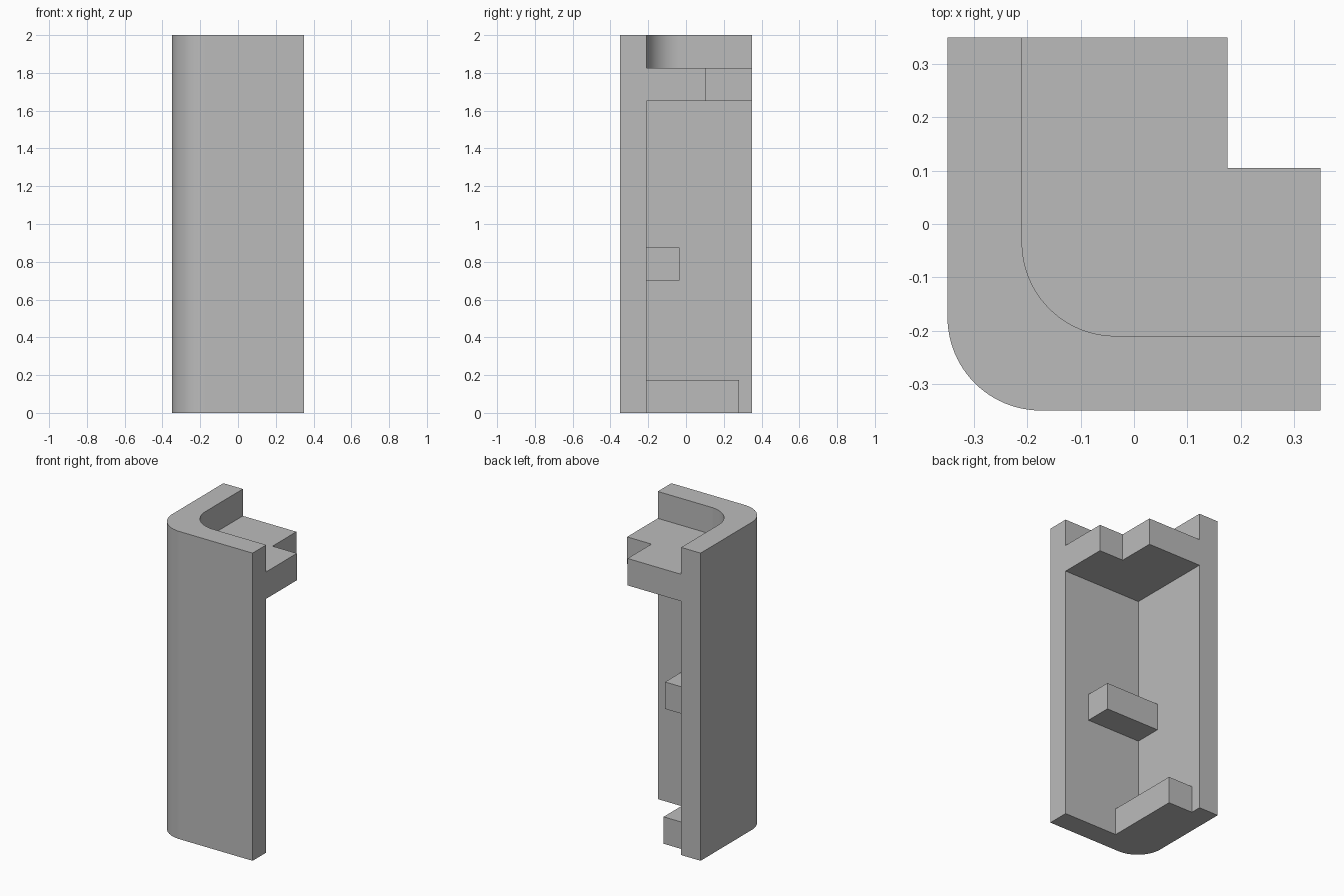
import bpy
import bmesh
import math

default_cube = bpy.data.objects.get("Cube")
if default_cube:
    bpy.data.objects.remove(default_cube, do_unlink=True)

HALF = 0.35        # half the footprint
INNER = -0.21      # inner face of both walls
UNIT = 0.175       # fillet radius, shelf thickness and tab size
HEIGHT = 2.0
FAR = 1.0          # how far cutters reach past the body

grey = bpy.data.materials.new("plain grey")
grey.use_nodes = True
colour = (0.5, 0.5, 0.5, 1)
grey.diffuse_color = colour
grey.node_tree.nodes["Principled BSDF"].inputs["Base Color"].default_value = colour


def prism(name, outline, z0, z1):
    """Extrude a counter-clockwise outline from z0 to z1."""
    bm = bmesh.new()
    base = bm.faces.new([bm.verts.new((x, y, z0)) for x, y in outline])
    top = bmesh.ops.extrude_face_region(bm, geom=[base])["geom"]
    verts = [v for v in top if isinstance(v, bmesh.types.BMVert)]
    bmesh.ops.translate(bm, verts=verts, vec=(0, 0, z1 - z0))
    bmesh.ops.recalc_face_normals(bm, faces=bm.faces)
    mesh = bpy.data.meshes.new(name)
    bm.to_mesh(mesh)
    bm.free()
    mesh.materials.append(grey)
    obj = bpy.data.objects.new(name, mesh)
    bpy.context.collection.objects.link(obj)
    return obj


def square(x0, y0, x1, y1):
    return [(x0, y0), (x1, y0), (x1, y1), (x0, y1)]


def rounded(low, high, radius, steps=24):
    """Square with a fillet on its low corner."""
    c = low + radius
    arc = []
    for i in range(steps + 1):
        a = math.pi * (1 + i / steps / 2)
        arc.append((c + radius * math.cos(a), c + radius * math.sin(a)))
    return arc + [(high, low), (high, high), (low, high)]


# Corner body: a rounded block, hollowed below and above the shelf
shelf_top = HEIGHT - UNIT
shelf_bottom = shelf_top - UNIT
body = prism("corner_wall_with_shelf", rounded(-HALF, HALF, UNIT), 0, HEIGHT)
cutters = [
    prism("lower_pocket", square(INNER, INNER, FAR, FAR), -FAR, shelf_bottom),
    prism("upper_pocket", rounded(INNER, FAR, UNIT), shelf_top, HEIGHT + FAR),
    prism("shelf_notch", square(UNIT, 0.105, FAR, FAR), FAR, HEIGHT + FAR),
]
bpy.context.view_layer.objects.active = body
for cutter in cutters:
    cutter.hide_render = True
    mod = body.modifiers.new("cut", "BOOLEAN")
    mod.operation = "DIFFERENCE"
    mod.solver = "EXACT"
    mod.object = cutter
    bpy.ops.object.modifier_apply(modifier=mod.name)
    bpy.data.objects.remove(cutter, do_unlink=True)

# Smooth the fillets, keep the corners sharp and the walls flat
bpy.ops.object.select_all(action="DESELECT")
body.select_set(True)
bpy.ops.object.shade_smooth_by_angle(angle=math.radians(30))
weighted = body.modifiers.new("flat walls", "WEIGHTED_NORMAL")
weighted.keep_sharp = True

# Tabs on the inner faces of the walls
tab = INNER + UNIT
prism("middle_tab", square(INNER, INNER, UNIT, tab), 0.7, 0.7 + UNIT)
prism("bottom_tab", square(INNER, INNER, tab, 0.28), 0, UNIT)
